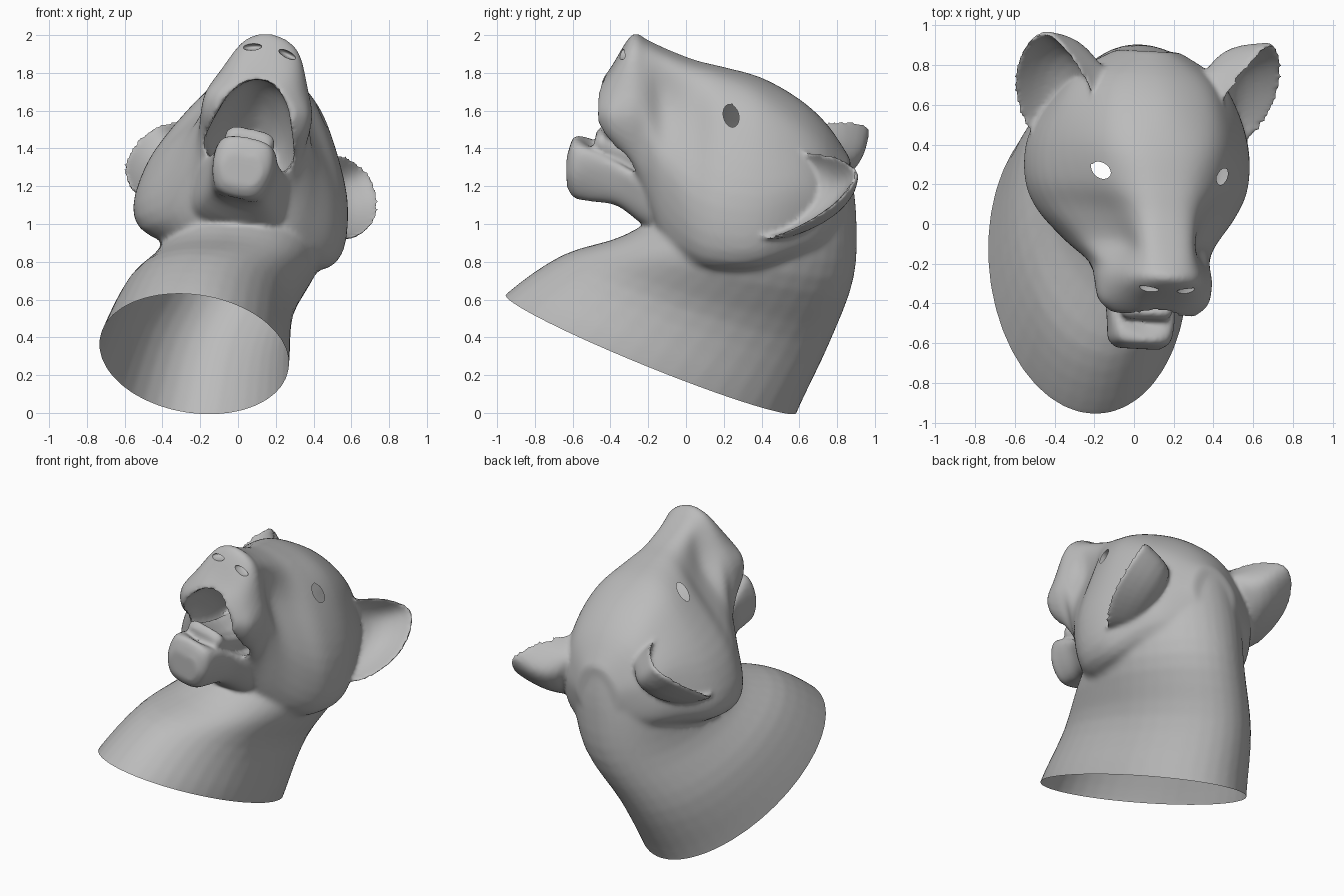
import bpy, bmesh, math
from mathutils import Vector, Matrix

if "Cube" in bpy.data.objects:
    bpy.data.objects.remove(bpy.data.objects["Cube"])

PIVOT = Vector((0.065, 0.0, 1.35))
TILT = Matrix.Rotation(math.radians(-3), 3, 'Z') @ Matrix.Rotation(math.radians(12), 3, 'Y')


def P(x, y, z):
    """Upright head coordinates to the turned and rolled head pose."""
    return TILT @ Vector((x, y, z - PIVOT.z)) + PIVOT


def spline(pts, steps, closed=True):
    """Catmull-Rom resampling of a point list."""
    n, out = len(pts), []
    for i in range(n if closed else n - 1):
        if closed:
            a, b, c, d = (pts[(i + k) % n] for k in (-1, 0, 1, 2))
        else:
            a, b, c, d = (pts[min(max(i + k, 0), n - 1)] for k in (-1, 0, 1, 2))
        for s in range(steps):
            t = s / steps
            out.append(0.5 * (2 * b + (c - a) * t + (2 * a - 5 * b + 4 * c - d) * t * t
                              + (3 * b - a - 3 * c + d) * t ** 3))
    return out if closed else out + [pts[-1]]


def make(name, bm):
    bmesh.ops.recalc_face_normals(bm, faces=bm.faces[:])
    me = bpy.data.meshes.new(name)
    bm.to_mesh(me)
    bm.free()
    ob = bpy.data.objects.new(name, me)
    bpy.context.collection.objects.link(ob)
    return ob


def loft(name, rings):
    """Skin closed rings, smoothed along the length, with capped ends."""
    cols = [spline([r[i] for r in rings], 4, False) for i in range(len(rings[0]))]
    bm = bmesh.new()
    vs = [[bm.verts.new(c[j]) for c in cols] for j in range(len(cols[0]))]
    n = len(cols)
    for a, b in zip(vs, vs[1:]):
        for i in range(n):
            bm.faces.new((a[i], a[(i + 1) % n], b[(i + 1) % n], b[i]))
    bm.faces.new(vs[0])
    bm.faces.new(vs[-1])
    return make(name, bm)


def section(y, top, *rest):
    """Symmetric cross-section at depth y: top, (half width, z) pairs, bottom."""
    half = list(zip(rest[:-1:2], rest[1::2]))
    pts = [(0, top)] + half + [(0, rest[-1])] + [(-w, z) for w, z in reversed(half)]
    return spline([P(x, y, z) for x, z in pts], 5)


def neck_ring(cx, cy, cz, rx, ry, sx, sy):
    """Skewed ellipse seen from above, lying on a sloped plane."""
    out = []
    for i in range(40):
        a = math.tau * i / 40
        dy = ry * math.sin(a)
        dx = rx * math.cos(a) - 0.05 * dy
        out.append(Vector((cx + dx, cy + dy, cz + sx * dx + sy * dy)))
    return out


def bake(ob, kind, **props):
    mod = ob.modifiers.new(kind, kind)
    for k, v in props.items():
        setattr(mod, k, v)
    dg = bpy.context.evaluated_depsgraph_get()
    me = bpy.data.meshes.new_from_object(ob.evaluated_get(dg))
    ob.modifiers.clear()
    ob.data = me


def merge(main, others):
    bm = bmesh.new()
    for ob in [main] + others:
        bm.from_mesh(ob.data)
    bm.to_mesh(main.data)
    bm.free()
    for ob in others:
        bpy.data.objects.remove(ob)


def cut(main, cutter):
    bake(main, 'BOOLEAN', operation='DIFFERENCE', object=cutter, solver='EXACT')
    bpy.data.objects.remove(cutter)


def ear(sign):
    """Cupped leaf: hollow front and full back, sweeping along the rim."""
    rim = [(.34, .63, 1.46), (.45, .80, 1.46), (.575, .925, 1.40), (.66, .86, 1.29),
           (.685, .70, 1.17), (.62, .50, 1.06), (.52, .38, 1.04)]
    front = Vector((.28, .56, 1.40)), Vector((.42, .40, 1.08))
    rear = Vector((.22, .76, 1.38)), Vector((.38, .52, 1.02))
    back = Vector((-.45, .60, -.50))
    rings = []
    for i, p in enumerate(map(Vector, rim)):
        t = i / (len(rim) - 1)
        ring = []
        for (a, b), off, bulge, order in ((front, 0, .14, range(9)),
                                          (rear, .03, .12, range(8, -1, -1))):
            for j in order:
                s = j / 8
                q = a.lerp(b, t).lerp(p, s) + back * (
                    off + bulge * math.sin(math.pi * s) * math.sin(math.pi * t))
                ring.append(P(sign * q.x, q.y, q.z))
        rings.append(ring)
    return loft("ear", rings)


def ellipsoid(x, y, z, sx, sy, sz, turn=(0, 0, 0)):
    """Ball cutter placed in the head pose; also returns its matrix."""
    rot = Matrix.Identity(3)
    for ang, axis in zip(turn, 'XYZ'):
        rot = Matrix.Rotation(math.radians(ang), 3, axis) @ rot
    m = Matrix.Translation(P(x, y, z)) @ (TILT @ rot).to_4x4() @ Matrix.Diagonal((sx, sy, sz, 1))
    bm = bmesh.new()
    bmesh.ops.create_icosphere(bm, subdivisions=3, radius=1, matrix=m)
    return make("cutter", bm), m


# skull, cheeks and muzzle
head = loft("big_cat_head", [section(*s) for s in (
    (.87, 1.34, .07, 1.32, .13, 1.25, .16, 1.15, .10, 1.00, .95),
    (.75, 1.52, .18, 1.47, .29, 1.35, .36, 1.18, .30, .95, .88),
    (.60, 1.66, .22, 1.60, .35, 1.46, .46, 1.22, .42, .92, .85),
    (.40, 1.77, .22, 1.72, .38, 1.54, .54, 1.18, .50, .87, .82),
    (.20, 1.83, .17, 1.79, .33, 1.61, .54, 1.20, .50, .86, .81),
    (.05, 1.87, .14, 1.83, .25, 1.63, .47, 1.25, .45, .89, .82),
    (-.10, 1.93, .13, 1.89, .19, 1.68, .35, 1.38, .33, .98, .88),
    (-.20, 1.98, .13, 1.94, .22, 1.76, .29, 1.55, .25, 1.20, 1.06),
    (-.28, 2.015, .14, 1.96, .23, 1.79, .295, 1.60, .24, 1.37, 1.30),
    (-.39, 1.84, .13, 1.82, .22, 1.73, .28, 1.62, .23, 1.49, 1.44),
    (-.455, 1.74, .09, 1.74, .17, 1.69, .21, 1.62, .16, 1.55, 1.55))])

# neck, flaring down to the sloped opening
neck = loft("neck", [neck_ring(*r) for r in (
    (-.27, -.26, .16, .51, .80, -.15, -.41),
    (-.23, -.18, .32, .50, .77, -.15, -.41),
    (-.15, .05, .60, .445, .71, -.15, -.33),
    (.01, .28, .83, .42, .61, -.12, -.18),
    (.06, .42, 1.10, .40, .48, -.10, -.05),
    (.08, .45, 1.35, .34, .41, -.10, 0))])
merge(head, [neck])
bake(head, 'REMESH', mode='VOXEL', voxel_size=0.02)

# open mouth
mouth = loft("mouth_cutter", [section(*s) for s in (
    (-.75, 1.77, .10, 1.73, .185, 1.60, .22, 1.35, 1.15),
    (-.40, 1.77, .10, 1.73, .185, 1.60, .22, 1.35, 1.15),
    (-.25, 1.75, .10, 1.71, .195, 1.56, .225, 1.35, 1.18),
    (-.10, 1.64, .10, 1.58, .17, 1.45, .17, 1.30, 1.22),
    (.02, 1.50, .05, 1.46, .08, 1.40, .06, 1.35, 1.30))])
cut(head, mouth)

# lower jaw and tongue
jaw = loft("lower_jaw", [section(*s) for s in (
    (-.63, 1.36, .07, 1.36, .11, 1.29, .07, 1.21, 1.20),
    (-.59, 1.46, .12, 1.43, .155, 1.30, .11, 1.17, 1.14),
    (-.50, 1.41, .14, 1.42, .165, 1.30, .12, 1.15, 1.13),
    (-.36, 1.31, .16, 1.36, .18, 1.25, .14, 1.13, 1.10),
    (-.20, 1.27, .22, 1.29, .25, 1.18, .20, 1.03, .98),
    (.02, 1.25, .25, 1.25, .33, 1.10, .28, .93, .86))])
tongue = loft("tongue", [section(*s) for s in (
    (-.48, 1.47, .08, 1.47, .11, 1.44, .08, 1.41, 1.41),
    (-.44, 1.51, .10, 1.50, .135, 1.45, .10, 1.38, 1.37),
    (-.38, 1.44, .10, 1.46, .13, 1.41, .10, 1.33, 1.32),
    (-.20, 1.38, .10, 1.41, .13, 1.36, .10, 1.26, 1.25),
    (.00, 1.38, .10, 1.40, .13, 1.34, .10, 1.26, 1.25))])
merge(head, [jaw, tongue, ear(1), ear(-1)])
bake(head, 'REMESH', mode='VOXEL', voxel_size=0.014)
bake(head, 'SMOOTH', factor=0.5, iterations=6)

# nostrils and eye openings
for s in (1, -1):
    cut(head, ellipsoid(s * .095, -.325, 1.93, .05, .05, .018, (0, s * 15, 0))[0])
eyes = []
for s in (1, -1):
    ball, m = ellipsoid(s * .295, .255, 1.635, .075, .042, .06, (0, s * 25, s * 20))
    cut(head, ball)
    eyes.append(m.inverted())

# remove the eye pockets and open the neck, leaving a hollow skin
bm = bmesh.new()
bm.from_mesh(head.data)
pockets = [f for f in bm.faces if any((m @ f.calc_center_median()).length < 1.001 for m in eyes)]
bmesh.ops.delete(bm, geom=pockets, context='FACES')
bmesh.ops.bisect_plane(bm, geom=bm.verts[:] + bm.edges[:] + bm.faces[:],
                       plane_co=(-.23, -.18, .31), plane_no=(.15, .41, 1), clear_inner=True)
for f in bm.faces:
    f.smooth = True
bm.to_mesh(head.data)
bm.free()

grey = bpy.data.materials.new("plain_grey")
grey.diffuse_color = (0.5, 0.5, 0.5, 1)
grey.use_nodes = True
grey.node_tree.nodes["Principled BSDF"].inputs["Base Color"].default_value = grey.diffuse_color
head.data.materials.clear()
head.data.materials.append(grey)
bpy.context.view_layer.objects.active = head
head.select_set(True)
bpy.ops.object.shade_smooth_by_angle(angle=math.radians(50))
